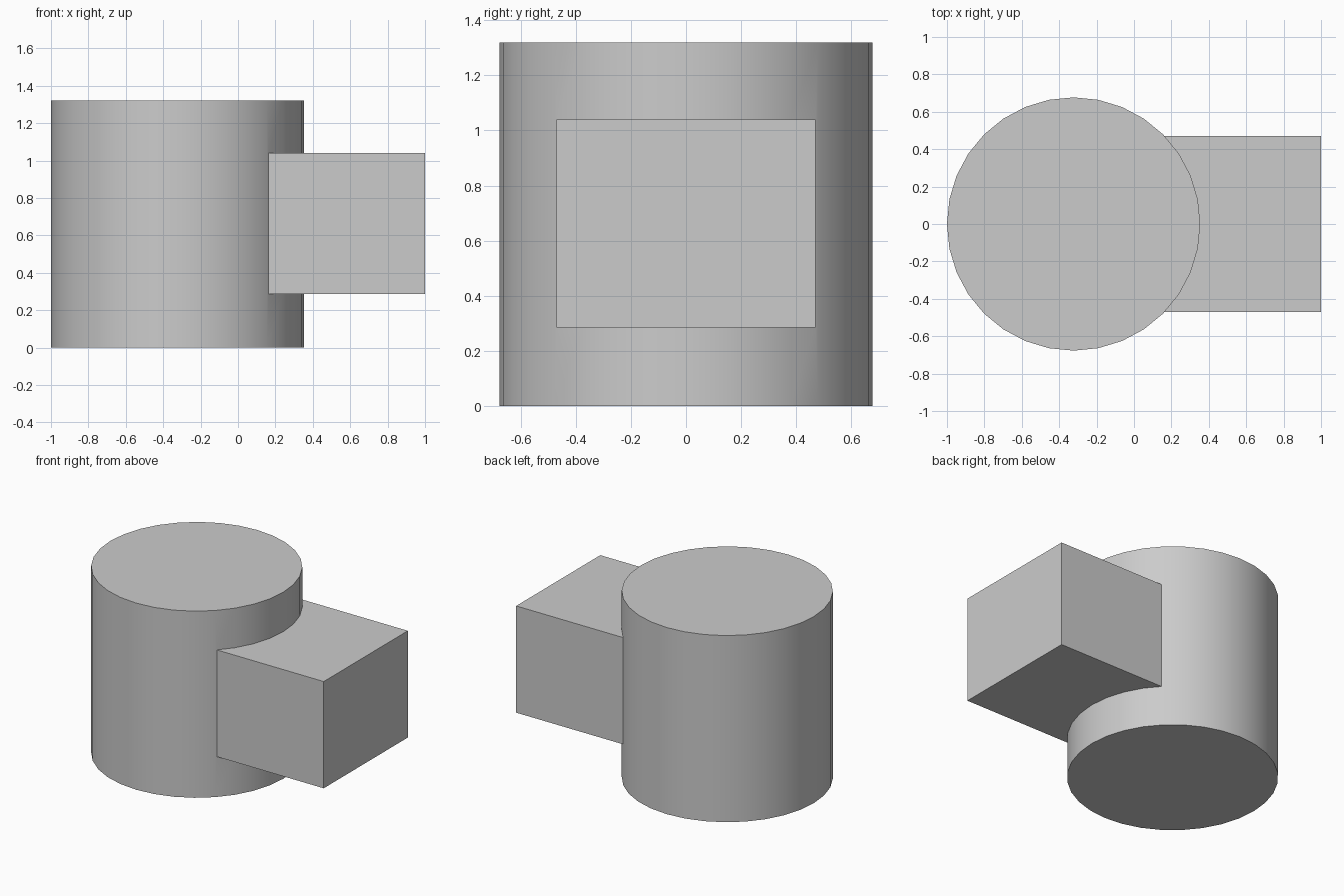
import bpy
import math

default = bpy.data.objects.get("Cube")
if default:
    bpy.data.objects.remove(default, do_unlink=True)

RADIUS, HEIGHT = 0.677, 1.32
CENTRE_X = RADIUS - 1
BLOCK_BOTTOM, BLOCK_TOP = 0.285, 1.04
BLOCK_WIDTH = 0.94

grey = bpy.data.materials.new("light grey")
grey.use_nodes = True
colour = (0.6, 0.6, 0.6, 1)
grey.diffuse_color = colour
grey.node_tree.nodes["Principled BSDF"].inputs["Base Color"].default_value = colour

# Side block, starting inside the drum
bpy.ops.mesh.primitive_cube_add(
    size=1, location=((1 + CENTRE_X) / 2, 0, (BLOCK_BOTTOM + BLOCK_TOP) / 2))
block = bpy.context.object
block.name = "side_block_helper"
block.scale = (1 - CENTRE_X, BLOCK_WIDTH, BLOCK_TOP - BLOCK_BOTTOM)
bpy.ops.object.transform_apply(location=False, rotation=False, scale=True)
block.data.materials.append(grey)

# Upright round drum
bpy.ops.mesh.primitive_cylinder_add(
    vertices=32, radius=RADIUS, depth=HEIGHT, location=(CENTRE_X, 0, HEIGHT / 2))
drum = bpy.context.object
drum.name = "drum_with_side_block"
drum.data.materials.append(grey)

# Fuse both into one solid
union = drum.modifiers.new("join block", 'BOOLEAN')
union.operation = 'UNION'
union.solver = 'EXACT'
union.object = block
bpy.ops.object.modifier_apply(modifier=union.name)
bpy.data.objects.remove(block, do_unlink=True)

bpy.ops.object.shade_smooth_by_angle(angle=math.radians(30))
